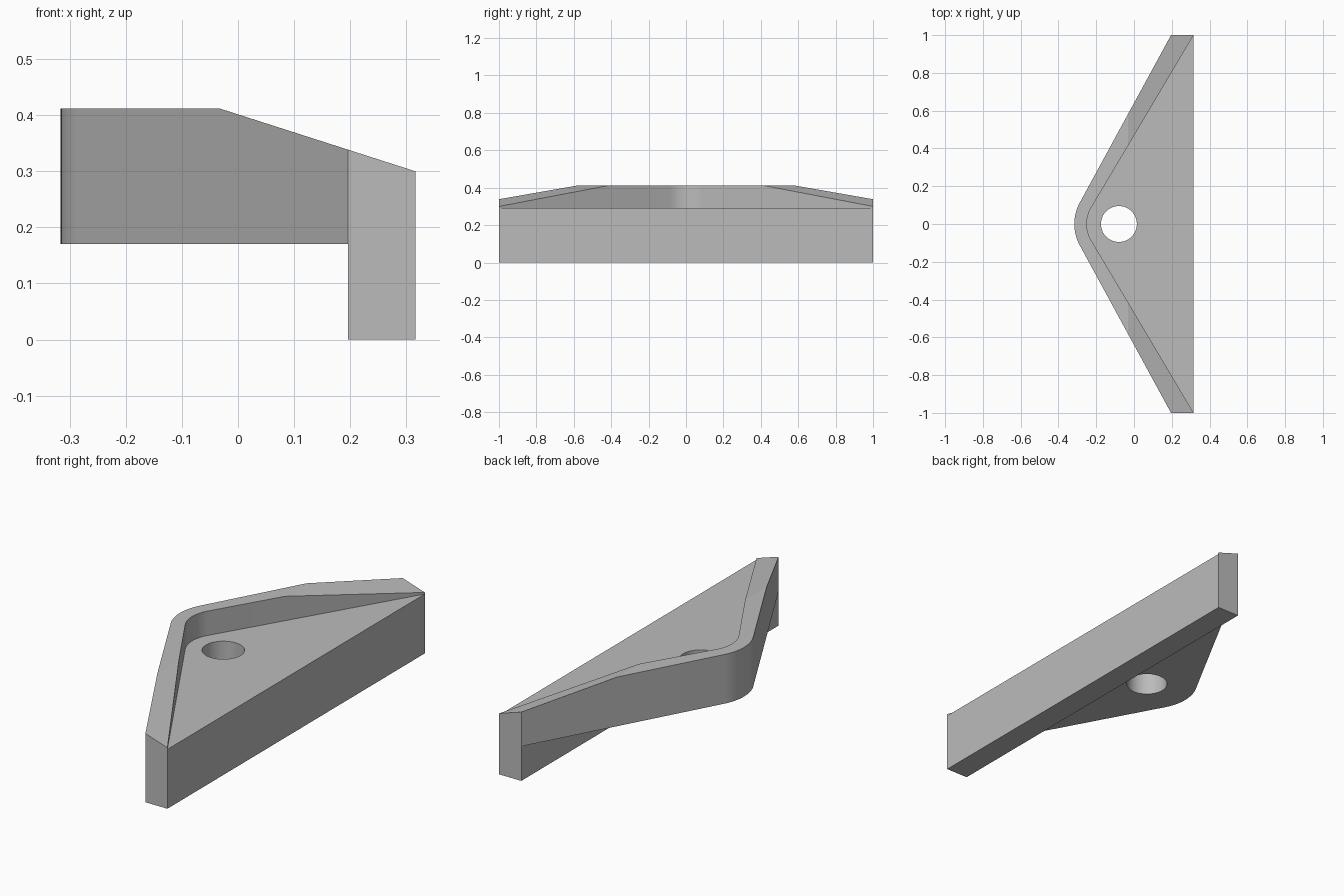
import bpy, bmesh, math

if "Cube" in bpy.data.objects:
    bpy.data.objects.remove(bpy.data.objects["Cube"])

CX, HOLE_R = -0.08, 0.095            # hole centre, shared by the nose curves
FRONT_X, BACK_X = 0.196, 0.316       # flange thickness range
UNDER, FLOOR, TOP = 0.17, 0.292, 0.412
BREAK_X, END_Z = -0.033, 0.30        # where the rim starts to slope, and its low end


def rim_z(x):
    t = max(0.0, (x - BREAK_X) / (BACK_X - BREAK_X))
    return TOP + (END_Z - TOP) * t


def outline(end_x, radius, steps=16):
    """V-shaped path with a rounded nose, running from y=-1 to y=1."""
    ang = math.atan2(end_x - CX, 1) + math.asin(radius / math.hypot(end_x - CX, 1))
    arc = []
    for i in range(steps + 1):
        a = ang * (2 * i / steps - 1)
        arc.append((CX - radius * math.cos(a), radius * math.sin(a)))
    by = 1 - (end_x - BREAK_X) / math.tan(ang)
    return [(end_x, -1), (BREAK_X, -by)] + arc + [(BREAK_X, by), (end_x, 1)]


bm = bmesh.new()


def ring(path, height):
    return [bm.verts.new((x, y, height(x))) for x, y in path]


def bridge(a, b, closed=False):
    n = len(a)
    for i in range(n if closed else n - 1):
        j = (i + 1) % n
        bm.faces.new((a[i], a[j], b[j], b[i]))


def fill(*loops):
    edges = []
    for loop in loops:
        for i, v in enumerate(loop):
            w = loop[(i + 1) % len(loop)]
            edges.append(bm.edges.get((v, w)) or bm.edges.new((v, w)))
    bmesh.ops.triangle_fill(bm, edges=edges, use_beauty=True, normal=(0, 0, 1))


# Raised rim: outer wall, sloped top, inner wall
outer = outline(FRONT_X, 0.236)
inner = outline(BACK_X, 0.17)
outer_low = ring(outer, lambda x: UNDER)
outer_top = ring(outer, rim_z)
inner_top = ring(inner, rim_z)
inner_low = ring(inner, lambda x: FLOOR)
bridge(outer_low, outer_top)
bridge(outer_top, inner_top)
bridge(inner_top, inner_low)

# Round hole through the plate
circle = [(CX + HOLE_R * math.cos(k * math.tau / 48),
           HOLE_R * math.sin(k * math.tau / 48)) for k in range(48)]
hole_low = ring(circle, lambda x: UNDER)
hole_top = ring(circle, lambda x: FLOOR)
bridge(hole_low, hole_top, True)

# Plate floor and underside
fill(inner_low, hole_top)
fill(outer_low, hole_low)

# Long flange below the open side
foot_front = [bm.verts.new((FRONT_X, y, 0)) for y in (-1, 1)]
foot_back = [bm.verts.new((BACK_X, y, 0)) for y in (-1, 1)]
bridge([outer_low[0], outer_low[-1]], foot_front)
bridge(foot_front, foot_back)
bridge(foot_back, [inner_low[0], inner_low[-1]])
for e in (0, -1):
    bm.faces.new((foot_front[e], foot_back[e], inner_low[e],
                  inner_top[e], outer_top[e], outer_low[e]))

bmesh.ops.recalc_face_normals(bm, faces=bm.faces)
mesh = bpy.data.meshes.new("corner_bracket")
bm.to_mesh(mesh)
bm.free()

grey = bpy.data.materials.new("plain grey")
grey.diffuse_color = (0.5, 0.5, 0.5, 1)
grey.use_nodes = True
grey.node_tree.nodes["Principled BSDF"].inputs["Base Color"].default_value = grey.diffuse_color
mesh.materials.append(grey)
bracket = bpy.data.objects.new("corner_bracket", mesh)
bpy.context.collection.objects.link(bracket)
bpy.context.view_layer.objects.active = bracket
bracket.select_set(True)
bpy.ops.object.shade_smooth_by_angle(angle=math.radians(15))
